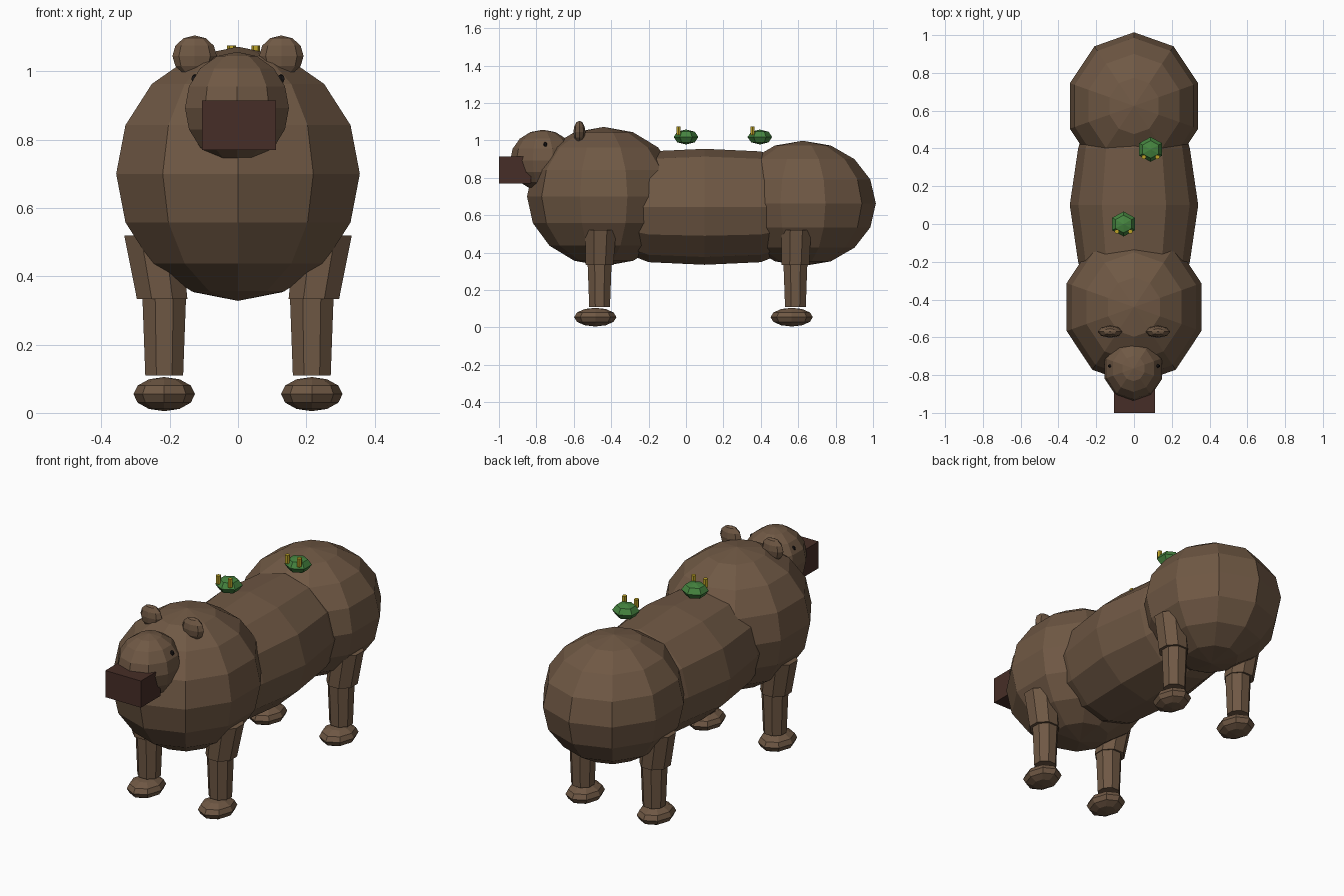
import bpy, bmesh
from math import radians
from mathutils import Matrix, Vector

cube = bpy.data.objects.get("Cube")
if cube:
    bpy.data.objects.remove(cube, do_unlink=True)


def material(name, r, g, b):
    m = bpy.data.materials.new(name)
    m.use_nodes = True
    m.diffuse_color = (r, g, b, 1)
    m.node_tree.nodes["Principled BSDF"].inputs["Base Color"].default_value = (r, g, b, 1)
    return m


FUR = material("brown fur", 0.16, 0.098, 0.058)
SNOUT = material("dark brown snout", 0.062, 0.027, 0.02)
BLACK = material("black eyes", 0.01, 0.008, 0.008)
GREEN = material("green skin", 0.06, 0.23, 0.05)
YELLOW = material("yellow eyes", 0.5, 0.36, 0.02)


def finish(bm, name, mat):
    bmesh.ops.recalc_face_normals(bm, faces=bm.faces)
    mesh = bpy.data.meshes.new(name)
    bm.to_mesh(mesh)
    bm.free()
    mesh.materials.append(mat)
    obj = bpy.data.objects.new(name, mesh)
    bpy.context.collection.objects.link(obj)
    return obj


def ellipsoid(name, mat, centre, radii, segments=10, rings=8):
    bm = bmesh.new()
    bmesh.ops.create_uvsphere(bm, u_segments=segments, v_segments=rings, radius=1)
    bmesh.ops.transform(bm, verts=bm.verts,
                        matrix=Matrix.Translation(centre) @ Matrix.Diagonal((*radii, 1)))
    return finish(bm, name, mat)


def column(name, mat, low, high, r_low, r_high, sides=8):
    """Tapered post between two points, with level ends."""
    bm = bmesh.new()
    bmesh.ops.create_cone(bm, cap_ends=True, segments=sides, radius1=r_low,
                          radius2=r_high, depth=1,
                          matrix=Matrix.Rotation(radians(180 / sides), 4, 'Z'))
    for v in bm.verts:
        v.co = Vector((v.co.x, v.co.y, 0)) + Vector(low if v.co.z < 0 else high)
    return finish(bm, name, mat)


# Body masses
ellipsoid("chest", FUR, (0, -0.44, 0.70), (0.375, 0.41, 0.372))
ellipsoid("rump", FUR, (0, 0.625, 0.663), (0.357, 0.39, 0.335))

# Belly barrel, widest in the middle
bm = bmesh.new()
bmesh.ops.create_uvsphere(bm, u_segments=12, v_segments=6, radius=1,
                          matrix=Matrix.Rotation(radians(90), 4, 'X'))
profile = {0: (1, 0), 1: (0.93, 0.3), 2: (0.7, 0.5), 3: (0.01, 0.6)}
for v in bm.verts:
    step = round(abs(v.co.y) * 2 + 0.15) if abs(v.co.y) < 0.6 else (2 if abs(v.co.y) < 0.95 else 3)
    scale, offset = profile[step]
    ring = Vector((v.co.x, 0, v.co.z))
    if ring.length > 0.001:
        ring.normalize()
    side = 1 if v.co.y > 0 else -1
    wide = 0.34 * (0.87 if step == 1 else scale)
    tall = 0.31 * (0.955 if step == 1 else scale)
    v.co = Vector((ring.x * wide, 0.1 + side * offset, 0.645 + ring.z * tall))
finish(bm, "belly", FUR)

# Head and snout
ellipsoid("head", FUR, (-0.003, -0.765, 0.893), (0.16, 0.175, 0.164))
bm = bmesh.new()
bmesh.ops.create_cube(bm, size=1, matrix=Matrix.Translation((0.003, -0.915, 0.842))
                      @ Matrix.Diagonal((0.216, 0.17, 0.146, 1)))
finish(bm, "snout", SNOUT)

for side, word in ((1, "left"), (-1, "right")):
    # Face details
    ellipsoid(word + "_ear", FUR, (side * 0.127, -0.57, 1.045), (0.065, 0.032, 0.06), 8, 6)
    ellipsoid(word + "_eye", BLACK, (side * 0.126, -0.752, 0.978), (0.012, 0.01, 0.014), 6, 4)
    # Legs
    for end, y, foot_y, flare in (("front", -0.462, -0.485, 0.09), ("rear", 0.585, 0.565, 0.085)):
        name = word + "_" + end
        x = side * 0.216
        column(name + "_shin", FUR, (x, y, 0.11), (x, y, 0.36), 0.06, 0.07)
        column(name + "_thigh", FUR, (side * 0.222, y, 0.333),
               (side * 0.25, y + 0.005, 0.52), 0.08, flare)
        ellipsoid(name + "_foot", FUR, (x, foot_y, 0.055), (0.09, 0.113, 0.05), 8, 6)

# Two little green riders above the back
for word, x, y in (("middle", -0.055, 0.0), ("rear", 0.088, 0.395)):
    ellipsoid(word + "_rider", GREEN, (x, y, 1.018), (0.07, 0.066, 0.04), 6, 4)
    for side, hand in ((1, "left"), (-1, "right")):
        ex, ey = x + side * 0.036, y - 0.04
        column(f"{word}_rider_{hand}_eye", YELLOW, (ex, ey, 1.03), (ex, ey, 1.075), 0.013, 0.013, 6)
